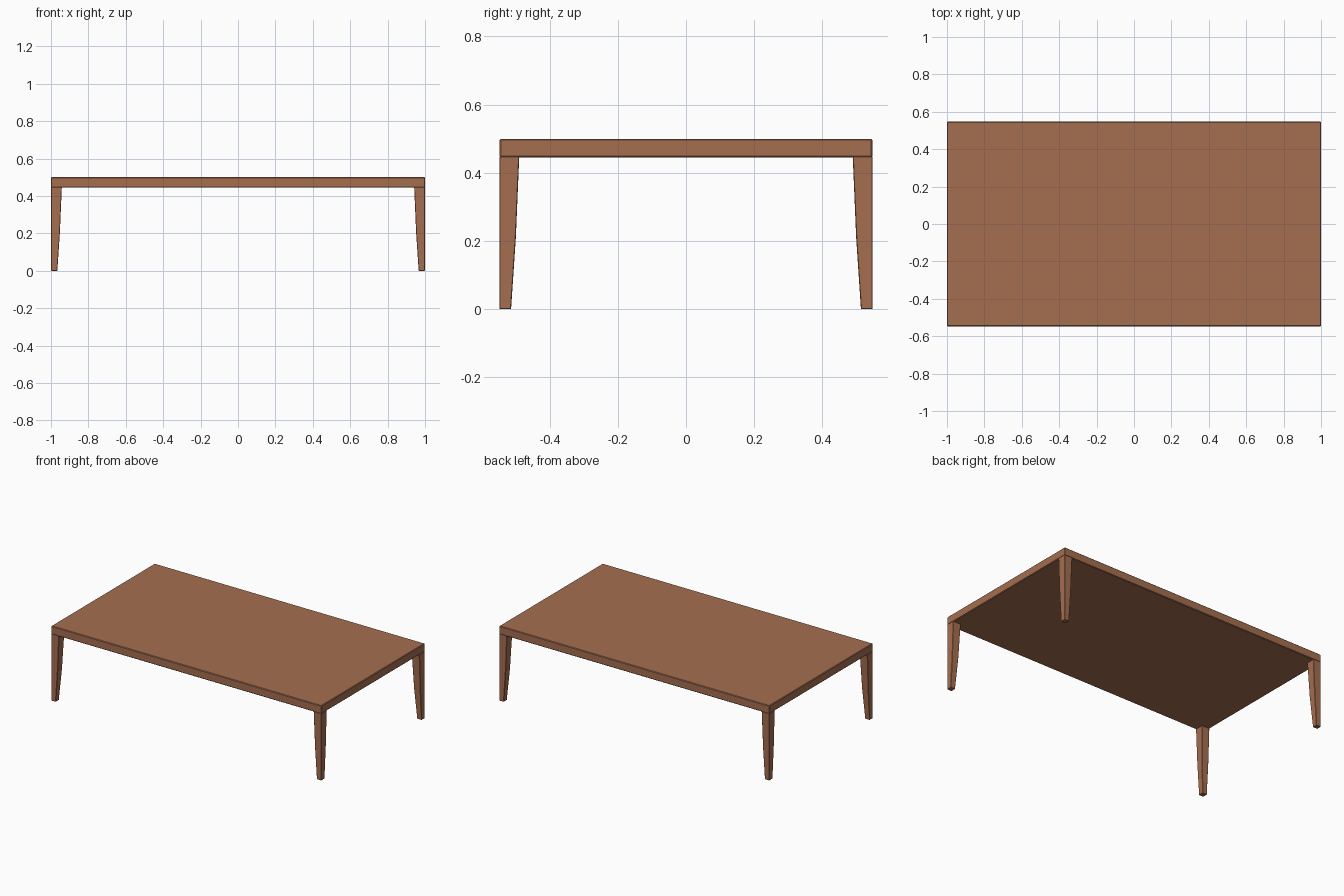
import bpy, bmesh

if "Cube" in bpy.data.objects:
    bpy.data.objects.remove(bpy.data.objects["Cube"])

HX, HY = 1.0, 0.547        # half length and half width
TOP, UNDER = 0.50, 0.445   # slab heights

wood = bpy.data.materials.new("warm brown wood")
wood.diffuse_color = (0.376, 0.156, 0.08, 1)
wood.use_nodes = True
wood.node_tree.nodes["Principled BSDF"].inputs["Base Color"].default_value = wood.diffuse_color


def finish(name, bm, bevel):
    bmesh.ops.recalc_face_normals(bm, faces=bm.faces)
    mesh = bpy.data.meshes.new(name)
    bm.to_mesh(mesh)
    bm.free()
    mesh.materials.append(wood)
    obj = bpy.data.objects.new(name, mesh)
    bpy.context.collection.objects.link(obj)
    mod = obj.modifiers.new("soft edge", 'BEVEL')
    mod.width = bevel
    mod.segments = 1
    mod.limit_method = 'ANGLE'
    return obj


# Table top: a thin slab with slightly eased edges
bm = bmesh.new()
bmesh.ops.create_cube(bm, size=1)
for v in bm.verts:
    v.co = (v.co.x * 2 * HX, v.co.y * 2 * HY,
            TOP if v.co.z > 0 else UNDER)
finish("table_top", bm, 0.004)


# Legs: flush outside, tapering on the two inner sides
LEG_PROFILE = [(0.0, 0.034), (0.21, 0.048), (0.448, 0.058)]  # height, width


def leg(name, sx, sy):
    bm = bmesh.new()
    rings = []
    for z, w in LEG_PROFILE:
        corners = [(0, 0), (w, 0), (w, w), (0, w)]
        rings.append([bm.verts.new((sx * (HX - a), sy * (HY - b), z))
                      for a, b in corners])
    for lo, hi in zip(rings, rings[1:]):
        for i in range(4):
            j = (i + 1) % 4
            bm.faces.new((lo[i], lo[j], hi[j], hi[i]))
    bm.faces.new(rings[0])
    bm.faces.new(rings[-1])
    finish(name, bm, 0.002)


for sy, depth in ((-1, "front"), (1, "back")):
    for sx, side in ((-1, "left"), (1, "right")):
        leg(f"{depth}_{side}_leg", sx, sy)
